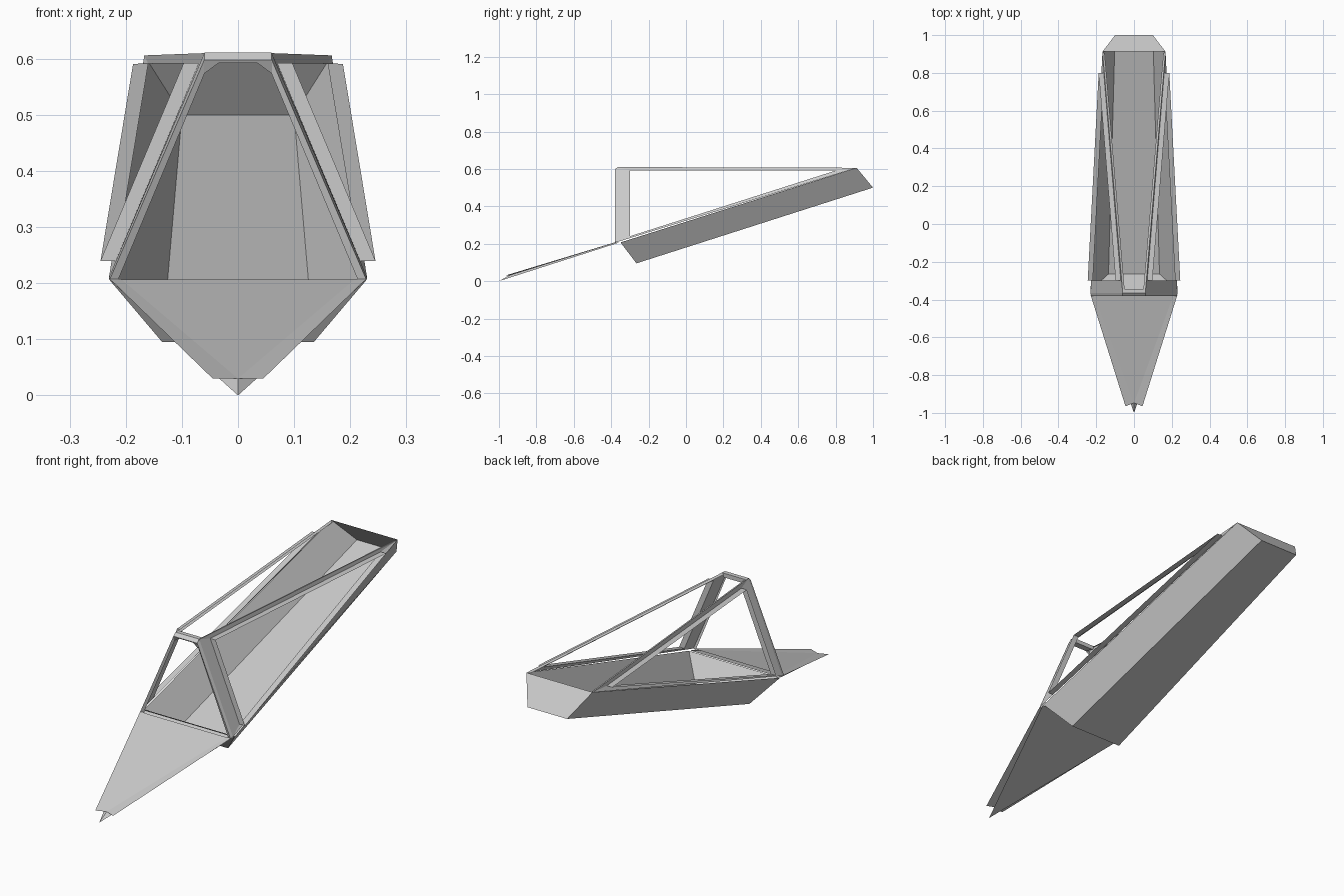
import bpy, bmesh

if "Cube" in bpy.data.objects:
    bpy.data.objects.remove(bpy.data.objects["Cube"])


def sheet(name, faces, mirror=True):
    """Build an open sheet object from polygons, optionally mirrored across x."""
    bm = bmesh.new()
    for pts in faces:
        bm.faces.new([bm.verts.new(p) for p in pts])
    bmesh.ops.remove_doubles(bm, verts=bm.verts, dist=0.0005)
    bmesh.ops.recalc_face_normals(bm, faces=bm.faces)
    me = bpy.data.meshes.new(name)
    bm.to_mesh(me)
    bm.free()
    ob = bpy.data.objects.new(name, me)
    bpy.context.collection.objects.link(ob)
    if mirror:
        m = ob.modifiers.new("mirror", 'MIRROR')
        m.merge_threshold = 0.0005
    return ob


def strip(a, b):
    """Quads joining two point loops of equal length."""
    n = len(a)
    return [(a[i], a[(i + 1) % n], b[(i + 1) % n], b[i]) for i in range(n)]


def flip(p):
    return (-p[0], p[1], p[2])


def out(p, d):
    return (p[0] + d, p[1], p[2])


# tilted open-topped hull: four sloping walls and a floor
rim = [(-.23, -.35, .207), (.23, -.35, .207), (.167, .912, .606), (-.167, .912, .606)]
floor = [(-.135, -.265, .095), (.135, -.265, .095), (.1, 1, .5), (-.1, 1, .5)]
sheet("hull", strip(rim, floor) + [floor], mirror=False)

# pointed nose: underside, raised deck and the edge walls between
tip, corner = (0, -1, 0), (.23, -.355, .207)
deck_tip, deck_corner = (0, -.947, .03), (.208, -.378, .207)
sheet("nose", [(tip, corner, flip(corner)),
               (deck_tip, deck_corner, flip(deck_corner)),
               (tip, corner, deck_corner, deck_tip),
               (tip, flip(corner), flip(deck_corner), deck_tip)], mirror=False)

# flanges standing out along both edges of the nose
sheet("nose_flange", [(deck_tip, deck_corner, (.23, -.375, .209), (.045, -.965, .03))])

# triangular side window frame: post, roof beam and lower rail
outer = [(.23, -.365, .21), (.06, -.365, .61), (.167, .912, .606)]
inner = [(.218, -.3, .24), (.07, -.3, .592), (.16, .8, .591)]
lip = [out(p, .027) for p in inner]
sheet("side_frame", strip(outer, inner))

# window surround projecting sideways from the frame
sheet("window_surround", strip(inner, lip))

# inward edges of the post and the roof beam
a, t, b = outer
sheet("post_edge", [(a, t, (.06, -.38, .598), (.228, -.38, .208)),
                    ((.06, -.38, .598), (.228, -.38, .208), (.214, -.375, .205), (.06, -.372, .573))])
sheet("roof_beam_edge", [(t, b, (.155, .9, .602), (.05, -.345, .605))])

# crossbar joining the posts, with angled gussets below
right = [(.06, -.38, .598), (.061, -.375, .573), (.035, -.375, .592)]
front = right + [flip(p) for p in reversed(right)]
ridge = (.06, -.365, .611)
back = (.06, -.345, .611)
under = (.05, -.345, .592)
sheet("crossbar", [front,
                   (right[0], ridge, flip(ridge), flip(right[0])),
                   (ridge, back, flip(back), flip(ridge)),
                   (back, under, flip(under), flip(back)),
                   (right[2], under, flip(under), flip(right[2]))], mirror=False)
